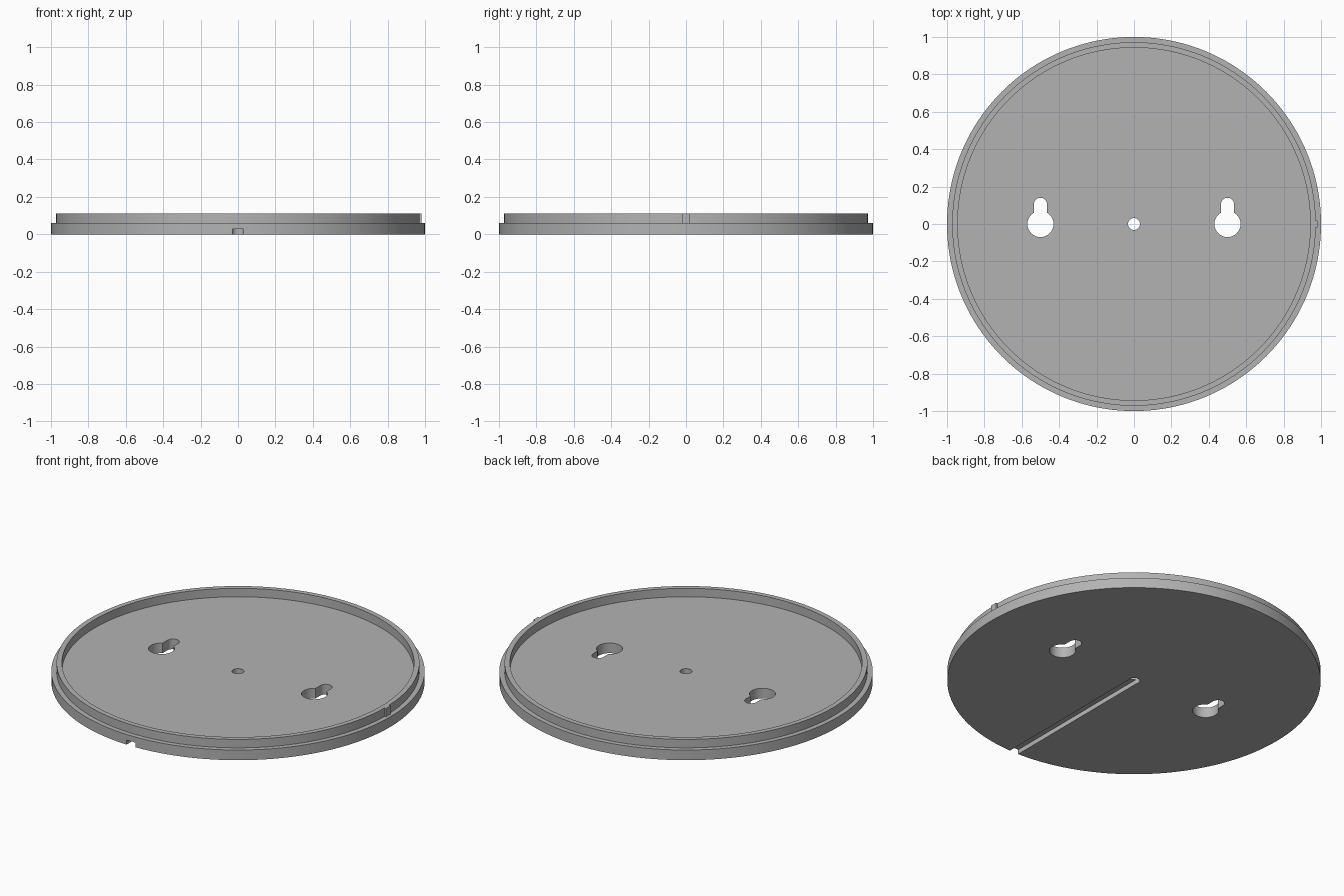
import bpy, bmesh, math

cube = bpy.data.objects.get("Cube")
if cube:
    bpy.data.objects.remove(cube, do_unlink=True)

grey = bpy.data.materials.new("plain_grey")
grey.use_nodes = True
COLOUR = (0.45, 0.45, 0.45, 1)
grey.diffuse_color = COLOUR
grey.node_tree.nodes["Principled BSDF"].inputs["Base Color"].default_value = COLOUR


def make(name, bm):
    bmesh.ops.recalc_face_normals(bm, faces=bm.faces)
    mesh = bpy.data.meshes.new(name)
    bm.to_mesh(mesh)
    bm.free()
    mesh.materials.append(grey)
    obj = bpy.data.objects.new(name, mesh)
    bpy.context.collection.objects.link(obj)
    return obj


def prism(name, outline, z0, z1):
    """Extrude a flat outline upward."""
    bm = bmesh.new()
    face = bm.faces.new([bm.verts.new((x, y, z0)) for x, y in outline])
    top = bmesh.ops.extrude_face_region(bm, geom=[face])["geom"]
    bmesh.ops.translate(bm, vec=(0, 0, z1 - z0),
                        verts=[v for v in top if isinstance(v, bmesh.types.BMVert)])
    return make(name, bm)


def arc(cx, cy, r, start, end, n):
    return [(cx + r * math.cos(start + (end - start) * i / n),
             cy + r * math.sin(start + (end - start) * i / n)) for i in range(n + 1)]


def lathe(name, profile, steps):
    """Revolve (radius, height) points; both ends lie on the axis."""
    bm = bmesh.new()
    verts = [bm.verts.new((r, 0, z)) for r, z in profile]
    edges = [bm.edges.new(pair) for pair in zip(verts, verts[1:])]
    bmesh.ops.spin(bm, geom=verts + edges, cent=(0, 0, 0), axis=(0, 0, 1),
                   angle=math.tau, steps=steps)
    bmesh.ops.remove_doubles(bm, verts=bm.verts, dist=1e-5)
    return make(name, bm)


def cut(target, cutter):
    mod = target.modifiers.new(cutter.name, 'BOOLEAN')
    mod.operation = 'DIFFERENCE'
    mod.solver = 'EXACT'
    mod.object = cutter
    bpy.context.view_layer.objects.active = target
    bpy.ops.object.modifier_apply(modifier=mod.name)
    bpy.data.objects.remove(cutter, do_unlink=True)


# Round plate with a stepped, raised rim
FLOOR, TOP = 0.06, 0.11
plate = lathe("round_plate", [(0, 0), (1, 0), (1, FLOOR), (0.972, FLOOR), (0.972, TOP),
                              (0.943, TOP), (0.943, FLOOR), (0, FLOOR)], 160)

# Keyhole hanging slots
R, r = 0.07, 0.035
gap = math.asin(r / R)
for side in (-1, 1):
    outline = (arc(side * 0.5, 0, R, math.pi / 2 + gap, math.tau + math.pi / 2 - gap, 40)
               + arc(side * 0.5, 0.105, r, 0, math.pi, 20))
    cut(plate, prism("keyhole_cutter", outline, -0.1, 0.2))

# Centre hole, and the cable groove running underneath to the front edge
cut(plate, prism("hole_cutter", arc(0, 0, 0.032, 0, math.tau, 32)[:-1], -0.1, 0.2))
groove = arc(0, 0, 0.029, 0, math.pi, 16) + [(-0.029, -1.1), (0.029, -1.1)]
cut(plate, prism("groove_cutter", groove, -0.1, 0.027))

# Small locating rib on the left of the rim
rib = prism("locating_rib", [(0.96, -0.02), (0.982, -0.02), (0.982, 0.02), (0.96, 0.02)],
            FLOOR, TOP)

# Smooth curved walls, crisp corners
bpy.ops.object.select_all(action='DESELECT')
plate.select_set(True)
bpy.context.view_layer.objects.active = plate
bpy.ops.object.shade_smooth_by_angle(angle=math.radians(30))
